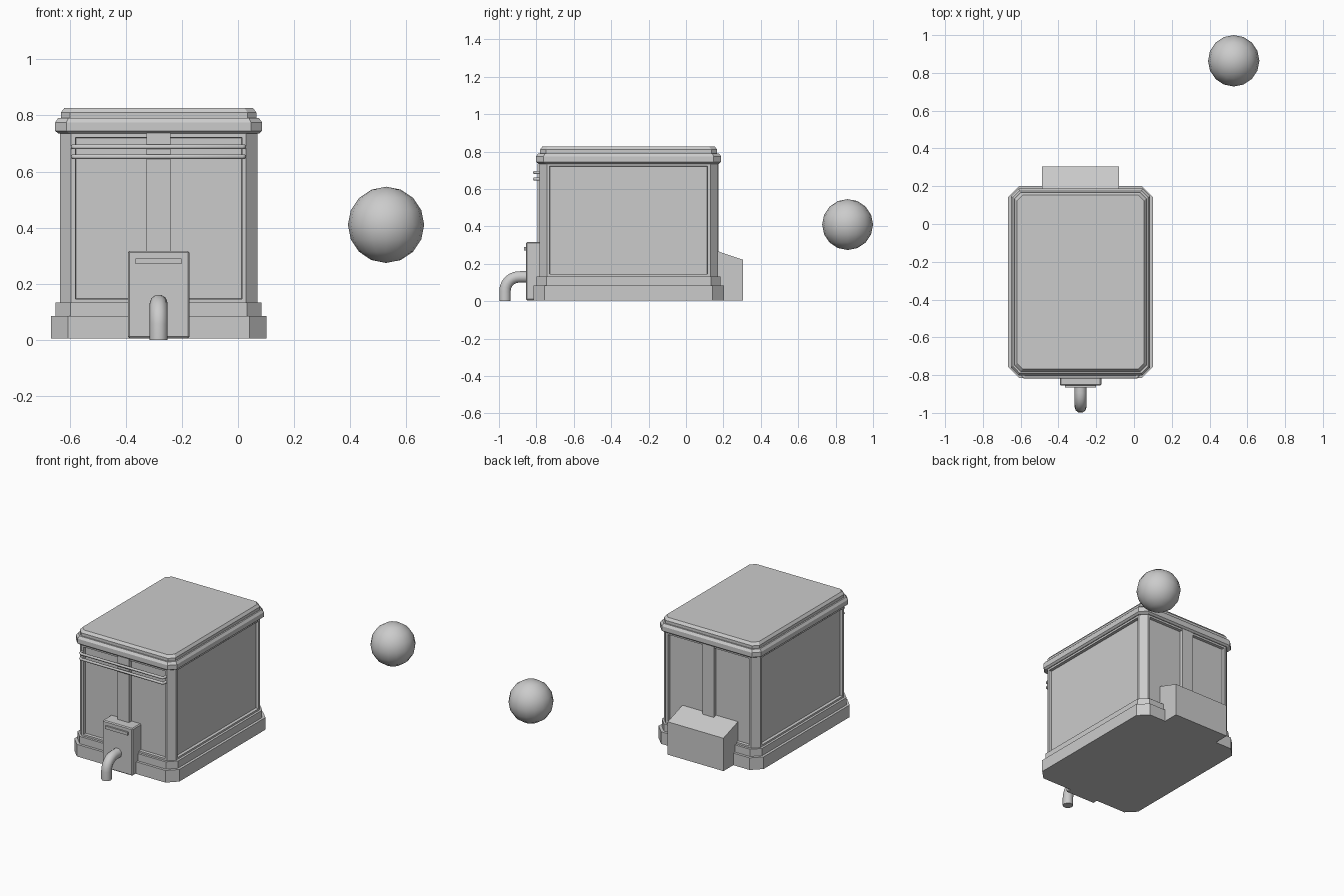
import bpy, bmesh, math

if "Cube" in bpy.data.objects:
    bpy.data.objects.remove(bpy.data.objects["Cube"])

CX, CY = -0.283, -0.307   # cabinet centre


def finish(name, bm):
    bmesh.ops.recalc_face_normals(bm, faces=bm.faces)
    mesh = bpy.data.meshes.new(name)
    bm.to_mesh(mesh)
    bm.free()
    ob = bpy.data.objects.new(name, mesh)
    bpy.context.collection.objects.link(ob)
    return ob


def chamfered_stack(name, rows, panel=False):
    """Loft chamfered rectangles; rows are (half width, corner chamfer, z)."""
    bm = bmesh.new()
    rings = []
    for h, c, z in rows:
        k = h + 0.125   # half depth
        pts = [(h, c - k), (h, k - c), (h - c, k), (c - h, k),
               (-h, k - c), (-h, c - k), (c - h, -k), (h - c, -k)]
        rings.append([bm.verts.new((CX + x, CY + y, z)) for x, y in pts])
    walls = []
    for a, b in zip(rings, rings[1:]):
        for i in range(8):
            j = (i + 1) % 8
            f = bm.faces.new((a[i], a[j], b[j], b[i]))
            if i % 2 == 0:
                walls.append(f)
    bm.faces.new(rings[0][::-1])
    bm.faces.new(rings[-1])
    bmesh.ops.recalc_face_normals(bm, faces=bm.faces)
    if panel:   # recessed window panels on the four flat walls
        bmesh.ops.inset_individual(bm, faces=walls, thickness=0.021)
        bmesh.ops.inset_individual(bm, faces=walls, thickness=0.003, depth=-0.018)
    return finish(name, bm)


def box(name, x, y, z, bevel=0.0):
    bm = bmesh.new()
    bmesh.ops.create_cube(bm, size=1)
    for v in bm.verts:
        v.co = [r[0] + (c + 0.5) * (r[1] - r[0]) for c, r in zip(v.co, (x, y, z))]
    ob = finish(name, bm)
    if bevel:
        m = ob.modifiers.new("Bevel", 'BEVEL')
        m.width, m.segments = bevel, 1
    return ob


def tube(name, points, radius, resolution):
    cu = bpy.data.curves.new(name, 'CURVE')
    cu.dimensions = '3D'
    cu.bevel_depth, cu.bevel_resolution, cu.use_fill_caps = radius, resolution, True
    sp = cu.splines.new('POLY')
    sp.points.add(len(points) - 1)
    for p, co in zip(sp.points, points):
        p.co = (*co, 1)
    ob = bpy.data.objects.new(name, cu)
    bpy.context.collection.objects.link(ob)
    return ob


# Stepped plinth, panelled walls and moulded roof
chamfered_stack("plinth", [(0.384, 0.06, 0.005), (0.384, 0.06, 0.085),
                           (0.367, 0.052, 0.085), (0.367, 0.052, 0.133)])
chamfered_stack("walls", [(0.352, 0.04, 0.13), (0.352, 0.04, 0.737)], panel=True)
chamfered_stack("roof", [(0.357, 0.04, 0.735), (0.369, 0.04, 0.745), (0.369, 0.04, 0.775),
                         (0.358, 0.036, 0.791), (0.349, 0.032, 0.791),
                         (0.349, 0.032, 0.81), (0.336, 0.03, 0.827)])

# Centre posts on the front and back walls
box("front_post", (-0.326, -0.241), (-0.794, -0.75), (0.1, 0.737))
box("back_post", (-0.326, -0.241), (0.13, 0.174), (0.1, 0.737))

# Two handrails, bent back to the wall at their ends
for i, z in enumerate((0.688, 0.653)):
    tube("front_rail_%d" % i,
         [(-0.588, -0.772, z), (-0.588, -0.803, z), (-0.581, -0.81, z),
          (0.014, -0.81, z), (0.021, -0.803, z), (0.021, -0.772, z)], 0.009, 1)

# Front control box with raised slot
box("control_box", (-0.393, -0.173), (-0.855, -0.75), (0.005, 0.317), 0.006)
box("control_slot", (-0.365, -0.201), (-0.865, -0.85), (0.27, 0.29))

# Outlet pipe curving down to the ground
bend = [(CX, -0.893 - 0.075 * math.sin(t), 0.055 + 0.075 * math.cos(t))
        for t in (math.radians(15 * i) for i in range(7))]
tube("outlet_pipe", [(CX, -0.84, 0.13)] + bend + [(CX, -0.968, 0.0)], 0.032, 3)

# Rear housing with sloping top
rear = box("rear_housing", (-0.487, -0.08), (0.12, 0.305), (0.005, 0.284))
for v in rear.data.vertices:
    if v.co.z > 0.2 and v.co.y > 0.2:
        v.co.z = 0.222

# Floating ball
bm = bmesh.new()
bmesh.ops.create_uvsphere(bm, u_segments=16, v_segments=8, radius=0.136)
for f in bm.faces:
    f.smooth = True
ball = finish("ball", bm)
ball.location = (0.528, 0.864, 0.41)
